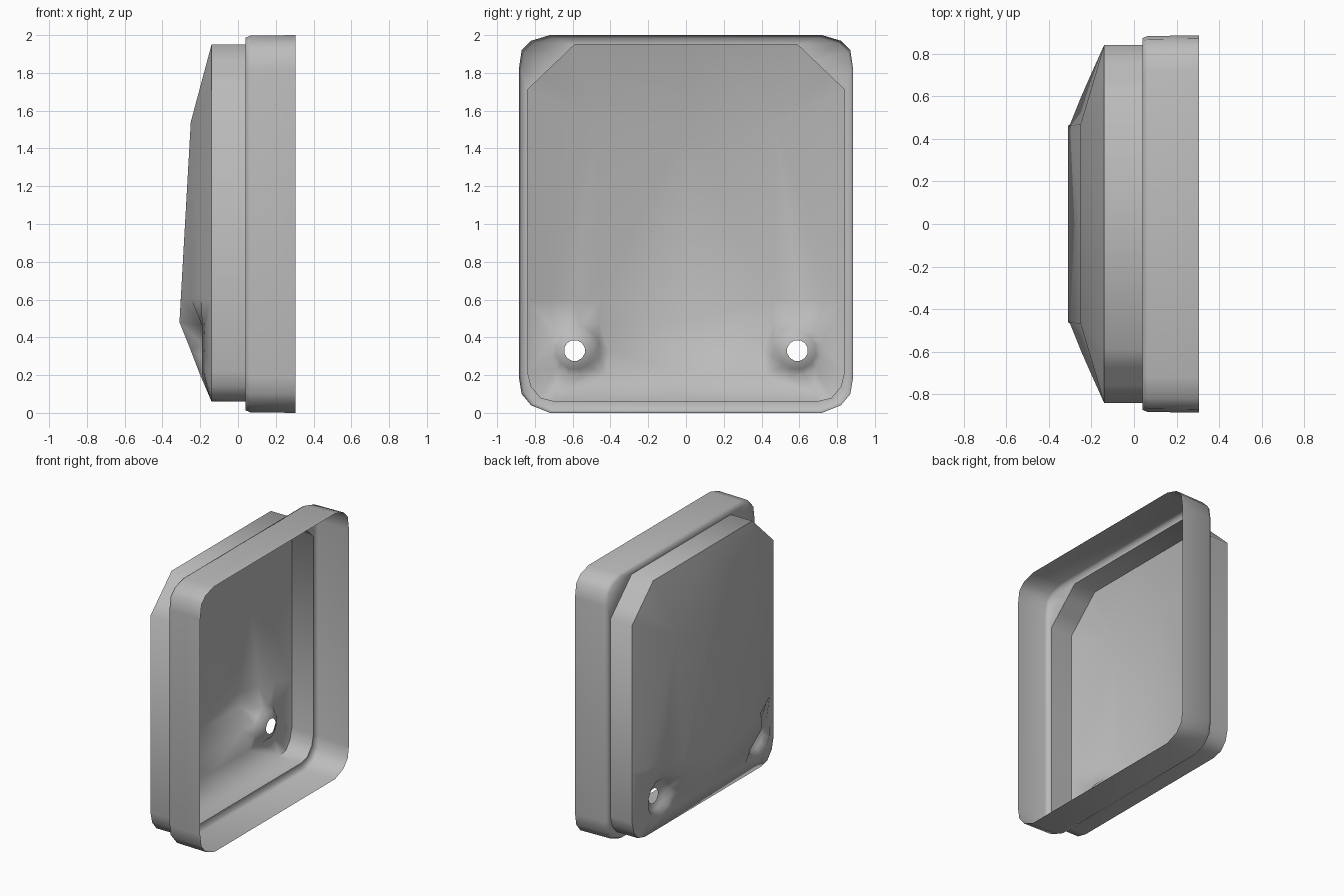
import bpy, bmesh, math
from mathutils import Vector
from mathutils.geometry import delaunay_2d_cdt

if "Cube" in bpy.data.objects:
    bpy.data.objects.remove(bpy.data.objects["Cube"])

grey = bpy.data.materials.new("plain_grey")
grey.use_nodes = True
COLOUR = (0.5, 0.5, 0.5, 1)
grey.diffuse_color = COLOUR
grey.node_tree.nodes["Principled BSDF"].inputs["Base Color"].default_value = COLOUR

# Half outlines (y, z) from bottom centre to top centre
rim = [(0, 0), (.72, 0), (.82, .04), (.87, .1), (.885, .19),
       (.885, 1.82), (.87, 1.92), (.82, 1.97), (.72, 2), (0, 2)]
body = [(0, .06), (.69, .06), (.77, .08), (.82, .14), (.84, .22),
        (.84, 1.71), (.757, 1.79), (.673, 1.87), (.59, 1.95), (0, 1.95)]


def inset(outline, d):
    return [(y * (1 - d), 1 + (z - 1) * (1 - d)) for y, z in outline]


bm = bmesh.new()

# Rim, step and body wall, lofted from section to section
sections = [(.305, rim), (.065, inset(rim, .003)), (.04, inset(rim, .014)),
            (.04, body), (-.14, body)]
loops = [[bm.verts.new((x, y, z)) for y, z in o] for x, o in sections]
for a, b in zip(loops, loops[1:]):
    for i in range(len(a) - 1):
        bm.faces.new((a[i], a[i + 1], b[i + 1], b[i]))

# Back panel: plan points with depth, triangulated around the screw recess
plan, edges = [], []


def chain(points, closed=False):
    start = len(plan)
    plan.extend(points)
    n = len(points)
    edges.extend((start + i, start + (i + 1) % n) for i in range(n if closed else n - 1))


SCREW_Y, SCREW_Z, SIDES = .59, .33, 12


def ring(radius, depth):
    turns = [math.tau * (i + .5) / SIDES for i in range(SIDES)]
    return [(SCREW_Y + radius * math.cos(t), SCREW_Z + radius * math.sin(t), depth)
            for t in turns]


chain([(y, z, -.14) for y, z in body])
low, high = (.46, .48, -.31), (.47, 1.54, -.25)
chain([(0, .06, -.14), (0, .2, -.2), (0, .33, -.25), (0, .48, -.31),
       (0, 1.54, -.25), (0, 1.95, -.14)])
chain([(0, .48, -.31), low, (.46, .6, -.303), high, (0, 1.54, -.25)])
chain([(0, .2, -.2), (.42, .2, -.2)])
chain([(0, .33, -.25), (.41, .33, -.25), low])
chain([(.46, .6, -.303), (.6, .6, -.247), (.72, .6, -.194), (.84, .6, -.14)])
for corner in ((.84, 1.71, -.14), (.59, 1.95, -.14)):
    chain([high, corner])
recess_edge = ring(.135, -.19)
chain(recess_edge, closed=True)

flat, _, tris, source, _, _ = delaunay_2d_cdt(
    [Vector(p[:2]) for p in plan], edges, [], 1, 1e-5)
panel = [bm.verts.new((plan[source[i][0]][2], p.x, p.y)) for i, p in enumerate(flat)]
for tri in tris:
    centre = sum((flat[i] for i in tri), Vector((0, 0))) / 3
    if (centre - Vector((SCREW_Y, SCREW_Z))).length > .13:
        bm.faces.new([panel[i] for i in tri])

# Countersunk screw cup, rising inwards to an open hole
cup = [[bm.verts.new((x, y, z)) for y, z, x in r]
       for r in (recess_edge, ring(.1, -.155), ring(.056, -.14))]
for a, b in zip(cup, cup[1:]):
    for i in range(SIDES):
        j = (i + 1) % SIDES
        bm.faces.new((a[i], a[j], b[j], b[i]))

bmesh.ops.remove_doubles(bm, verts=bm.verts, dist=.0005)
bmesh.ops.recalc_face_normals(bm, faces=bm.faces)
back = min(bm.faces, key=lambda f: f.calc_center_median().x)
if back.normal.x > 0:
    bmesh.ops.reverse_faces(bm, faces=bm.faces)

mesh = bpy.data.meshes.new("housing_shell")
bm.to_mesh(mesh)
bm.free()
mesh.materials.append(grey)
shell = bpy.data.objects.new("housing_shell", mesh)
bpy.context.collection.objects.link(shell)

# Smooth shading, then mirror to the other side
bpy.ops.object.select_all(action='DESELECT')
shell.select_set(True)
bpy.context.view_layer.objects.active = shell
bpy.ops.object.shade_smooth_by_angle(angle=math.radians(70))
mirror = shell.modifiers.new("mirror", 'MIRROR')
mirror.use_axis = (False, True, False)
mirror.use_clip = True
